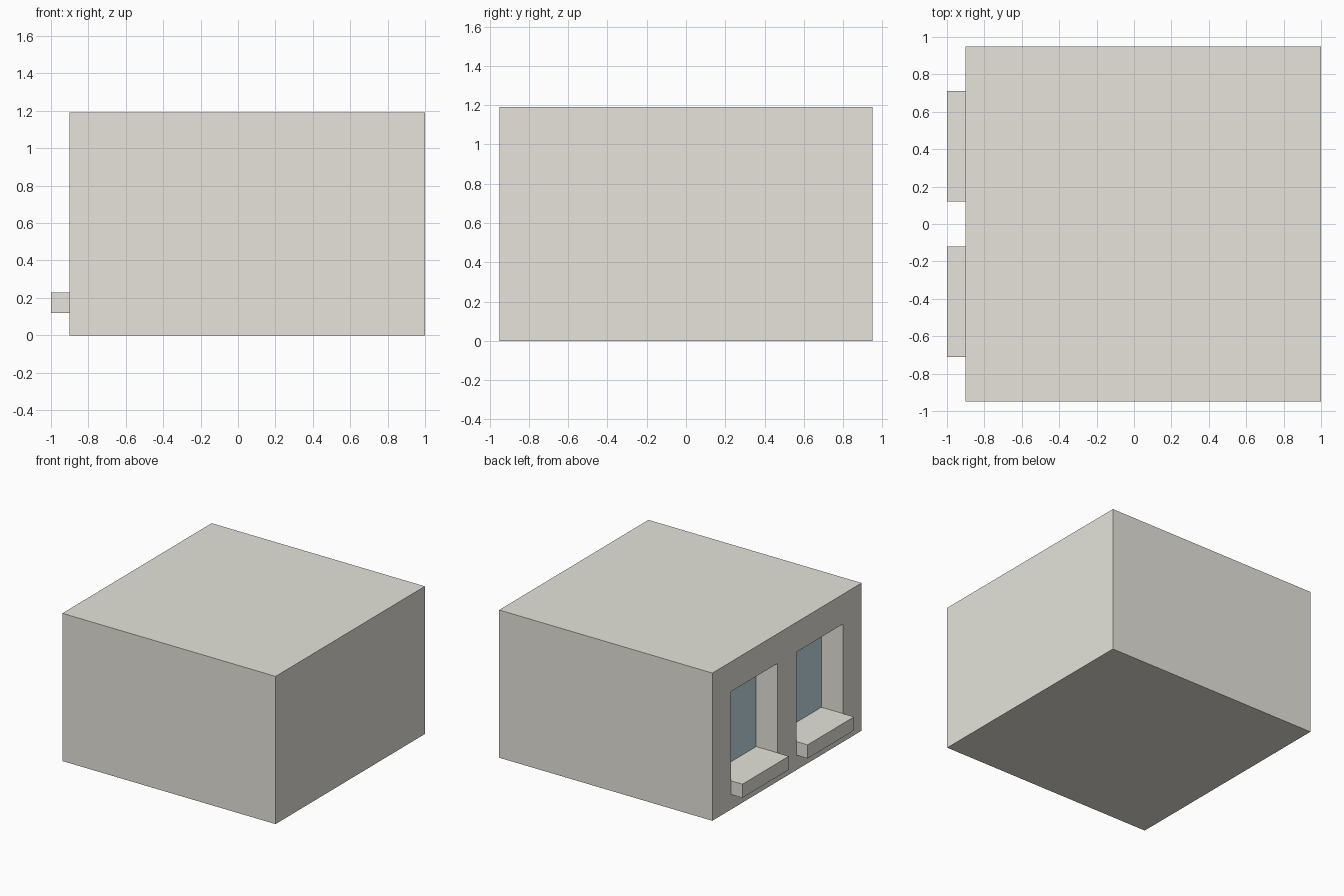
import bpy

if "Cube" in bpy.data.objects:
    bpy.data.objects.remove(bpy.data.objects["Cube"])

FRONT, GLASS_X = -0.90, -0.71     # window wall face and recessed pane face
SILL_Z, SILL_TOP, HEAD_Z = 0.12, 0.23, 0.95


def material(name, rgb):
    m = bpy.data.materials.new(name)
    m.diffuse_color = (*rgb, 1)
    m.use_nodes = True
    m.node_tree.nodes["Principled BSDF"].inputs["Base Color"].default_value = m.diffuse_color
    return m


def box(name, lo, hi, mat=None):
    size = [b - a for a, b in zip(lo, hi)]
    centre = [(a + b) / 2 for a, b in zip(lo, hi)]
    bpy.ops.mesh.primitive_cube_add(size=1, location=centre)
    ob = bpy.context.object
    ob.name = name
    ob.scale = size
    bpy.ops.object.transform_apply(location=False, rotation=False, scale=True)
    if mat:
        ob.data.materials.append(mat)
    return ob


stone = material("stone", (0.79, 0.775, 0.705))
glass = material("glass", (0.55, 0.72, 0.77))

# Solid building block
body = box("building_block", (FRONT, -0.95, 0), (1.0, 0.95, 1.19), stone)

# Two recessed windows in the left wall, each with a pane and projecting sill
for side, y0, y1 in (("back", 0.12, 0.71), ("front", -0.71, -0.12)):
    cutter = box(f"{side}_window_cutter", (FRONT - 0.2, y0, SILL_Z), (GLASS_X + 0.02, y1, HEAD_Z))
    mod = body.modifiers.new(f"{side}_opening", 'BOOLEAN')
    mod.operation = 'DIFFERENCE'
    mod.solver = 'EXACT'
    mod.object = cutter
    bpy.context.view_layer.objects.active = body
    bpy.ops.object.modifier_apply(modifier=mod.name)
    bpy.data.objects.remove(cutter)

    box(f"{side}_window_pane", (GLASS_X, y0, SILL_TOP), (GLASS_X + 0.02, y1, HEAD_Z), glass)
    box(f"{side}_window_sill", (-1.0, y0, SILL_Z), (GLASS_X + 0.02, y1, SILL_TOP), stone)
